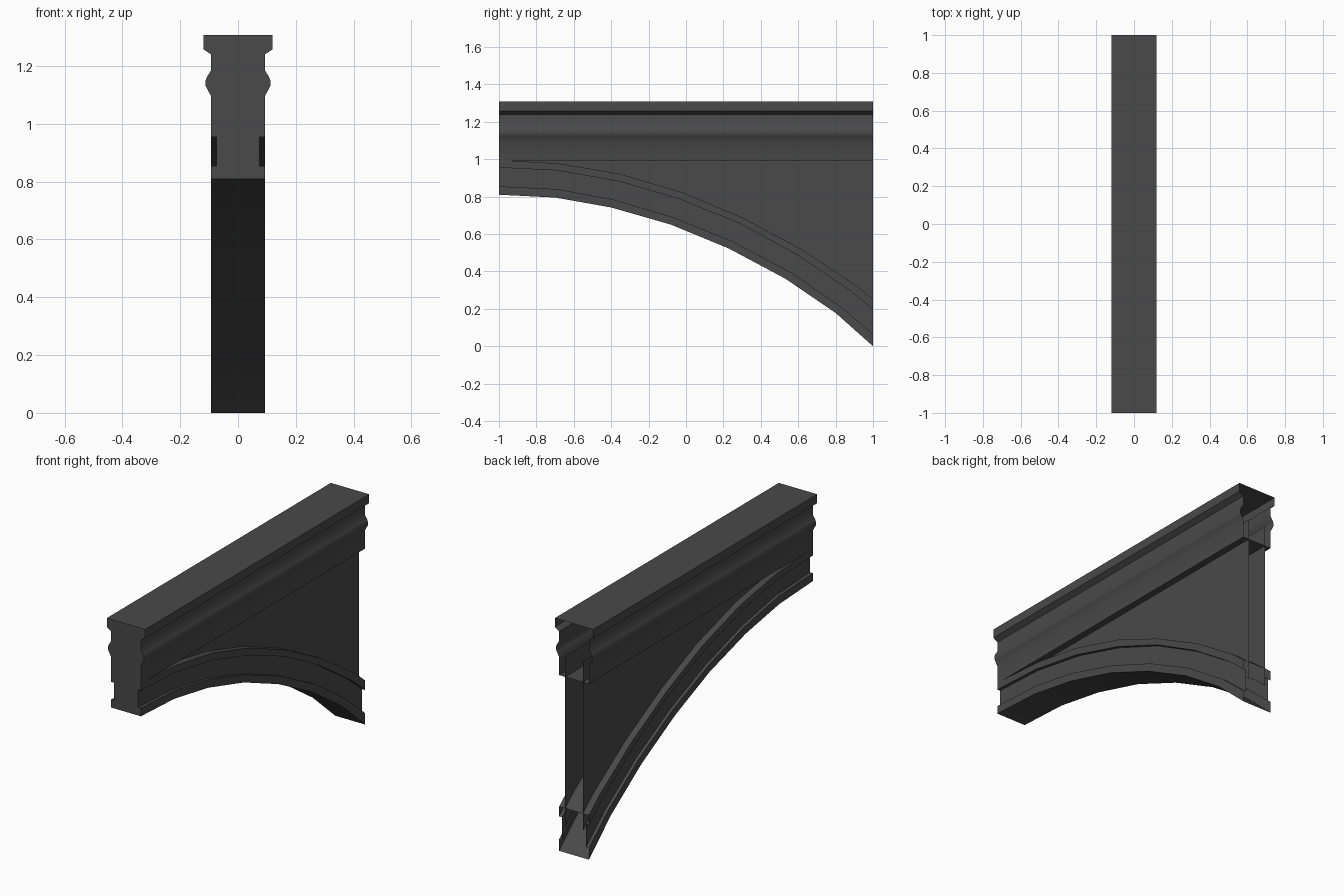
import bpy, bmesh, math

if "Cube" in bpy.data.objects:
    bpy.data.objects.remove(bpy.data.objects["Cube"])

# Arch contour lines as (y, z), from crown to springing
INTRADOS = [(-1, .81), (-.7, .795), (-.4, .742), (-.08, .65), (.23, .522), (.53, .362), (.8, .178), (1, 0)]
GROOVE_LOW = [(-1, .855), (-.69, .84), (-.39, .785), (-.07, .69), (.25, .56), (.56, .395), (.83, .21), (1, .065)]
GROOVE_TOP = [(-1, .955), (-.69, .94), (-.36, .882), (-.03, .785), (.29, .655), (.6, .485), (.88, .295), (1, .195)]
EXTRADOS = [(-.95, .993), (-.68, .977), (-.36, .923), (-.02, .823), (.3, .688), (.62, .518), (.91, .325), (1, .25)]
LEDGE_Z = .993
FACE, GROOVE, PANEL = .093, .075, .055

# Cornice half profile as (x, z), bottom to top
CORNICE = [(FACE, LEDGE_Z), (FACE, 1.095), (.107, 1.122), (.112, 1.132), (.112, 1.15),
           (.107, 1.163), (FACE, 1.185), (FACE, 1.24), (.12, 1.258), (.12, 1.308), (0, 1.308)]

# Dark stone
stone = bpy.data.materials.new("dark_stone")
stone.diffuse_color = (.067, .067, .067, 1)
stone.use_nodes = True
stone.node_tree.nodes["Principled BSDF"].inputs["Base Color"].default_value = stone.diffuse_color


def at(x, line):
    return [(x, y, z) for y, z in line]


def build(name, rows=(), polys=()):
    """Skin consecutive rows of points into a half shell, then mirror across x."""
    bm = bmesh.new()
    for a, b in zip(rows, rows[1:]):
        for i in range(len(a) - 1):
            bm.faces.new([bm.verts.new(p) for p in (a[i], a[i + 1], b[i + 1], b[i])])
    for poly in polys:
        bm.faces.new([bm.verts.new(p) for p in poly])
    bmesh.ops.remove_doubles(bm, verts=bm.verts, dist=1e-4)
    bmesh.ops.dissolve_degenerate(bm, edges=bm.edges, dist=1e-4)
    mesh = bpy.data.meshes.new(name)
    bm.to_mesh(mesh)
    bm.free()
    mesh.materials.append(stone)
    ob = bpy.data.objects.new(name, mesh)
    bpy.context.collection.objects.link(ob)
    mirror = ob.modifiers.new("mirror", 'MIRROR')
    mirror.use_clip = True
    bpy.ops.object.select_all(action='DESELECT')
    ob.select_set(True)
    bpy.context.view_layer.objects.active = ob
    bpy.ops.object.shade_smooth_by_angle(angle=math.radians(45))
    return ob


# Arch band: soffit, lower rib, groove, upper rib and its full-width top
build("arch_band",
      [at(0, INTRADOS), at(FACE, INTRADOS), at(FACE, GROOVE_LOW), at(GROOVE, GROOVE_LOW),
       at(GROOVE, GROOVE_TOP), at(FACE, GROOVE_TOP), at(FACE, EXTRADOS), at(0, EXTRADOS)],
      [[(FACE, -1, .955), (FACE, -.95, LEDGE_Z), (FACE, -1, LEDGE_Z)]])

# Recessed spandrel panel, let into the arch below and the cornice above
sunk = [(y, z - .1) for y, z in EXTRADOS]
build("spandrel_panel", [at(PANEL, sunk), at(PANEL, [(y, 1.11) for y, z in EXTRADOS])])

# Cornice moulding with its full-width underside
build("cornice",
      [[(x, -1, z), (x, 1, z)] for x, z in [(0, LEDGE_Z)] + CORNICE])

# Closed face at the crown end; the other end stays open
outline = [(0, .81), (FACE, .81), (FACE, .855), (GROOVE, .855), (GROOVE, .955), (FACE, .955)] + CORNICE
build("crown_end_face", polys=[[(x, -1, z) for x, z in outline]])
